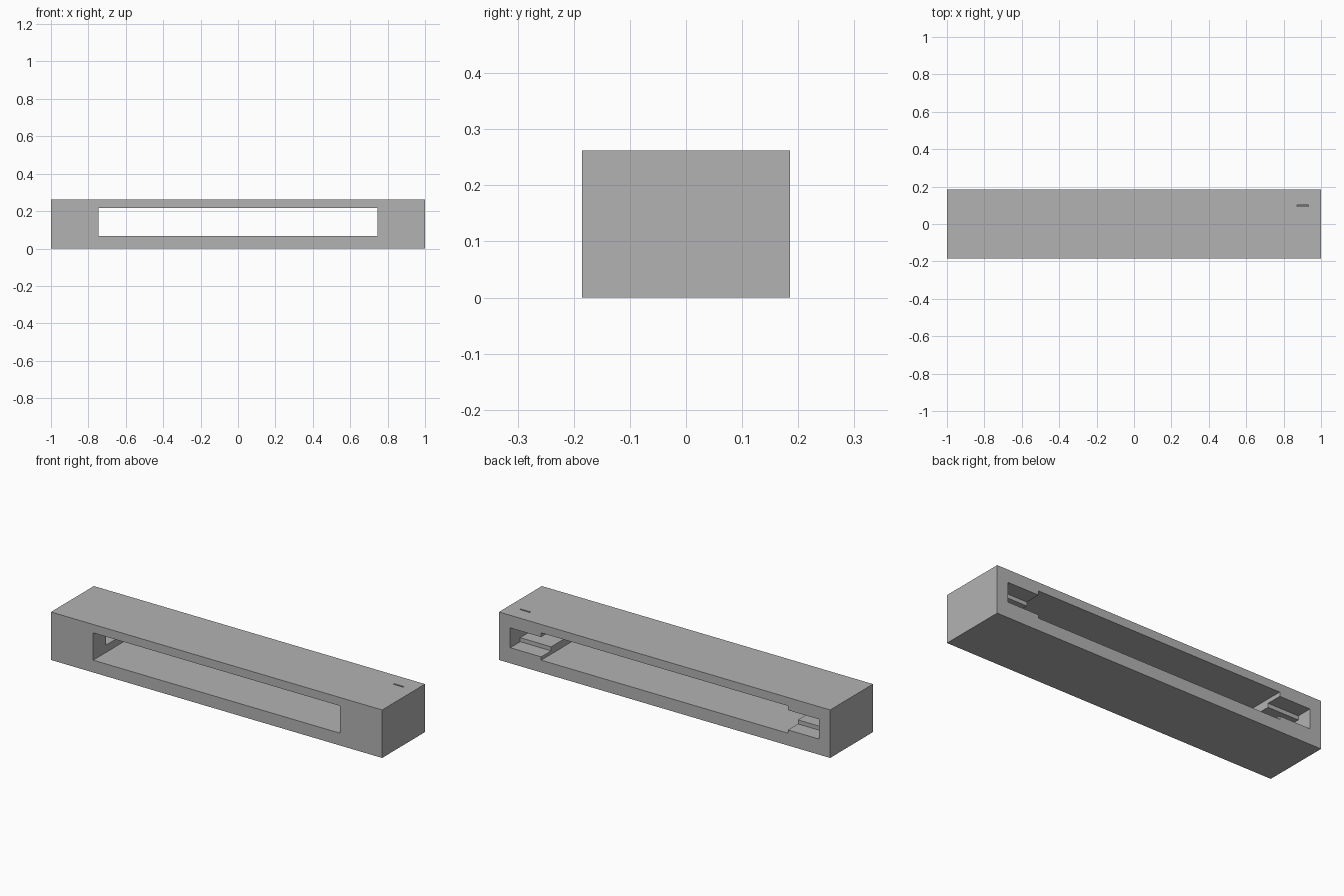
import bpy

default = bpy.data.objects.get("Cube")
if default:
    bpy.data.objects.remove(default, do_unlink=True)

grey = bpy.data.materials.new("plain grey")
grey.use_nodes = True
colour = (0.45, 0.45, 0.45, 1)
grey.diffuse_color = colour
grey.node_tree.nodes["Principled BSDF"].inputs["Base Color"].default_value = colour


def box(name, xs, ys, zs):
    """Axis-aligned box given by its limits on each axis."""
    centre = [(a + b) / 2 for a, b in (xs, ys, zs)]
    bpy.ops.mesh.primitive_cube_add(size=1, location=centre)
    ob = bpy.context.object
    ob.name = name
    ob.scale = [abs(b - a) for a, b in (xs, ys, zs)]
    bpy.ops.object.transform_apply(location=True, rotation=True, scale=True)
    ob.data.materials.append(grey)
    return ob


def cut(target, cutter):
    """Subtract the cutter, then discard it."""
    cutter.hide_render = True
    mod = target.modifiers.new("cut", "BOOLEAN")
    mod.operation = "DIFFERENCE"
    mod.solver = "EXACT"
    mod.object = cutter
    bpy.context.view_layer.objects.active = target
    bpy.ops.object.modifier_apply(modifier=mod.name)
    bpy.data.objects.remove(cutter, do_unlink=True)


# Solid outer block
housing = box("housing", (-1, 1), (-0.185, 0.185), (0, 0.262))

# Long window running from front to back
cut(housing, box("window_cutter", (-0.745, 0.745), (-0.3, 0.3), (0.067, 0.216)))

# Stepped pockets at both ends, open to the back and the window
for side in (-1, 1):
    span = (side * 0.6, side * 0.932)
    cut(housing, box("pocket_cutter", span, (0.099, 0.3), (0.085, 0.193)))
    cut(housing, box("channel_cutter", span, (-0.073, 0.15), (0.107, 0.171)))

# Thin slot from the top into one pocket
cut(housing, box("slot_cutter", (0.872, 0.932), (0.094, 0.102), (0.15, 0.3)))
